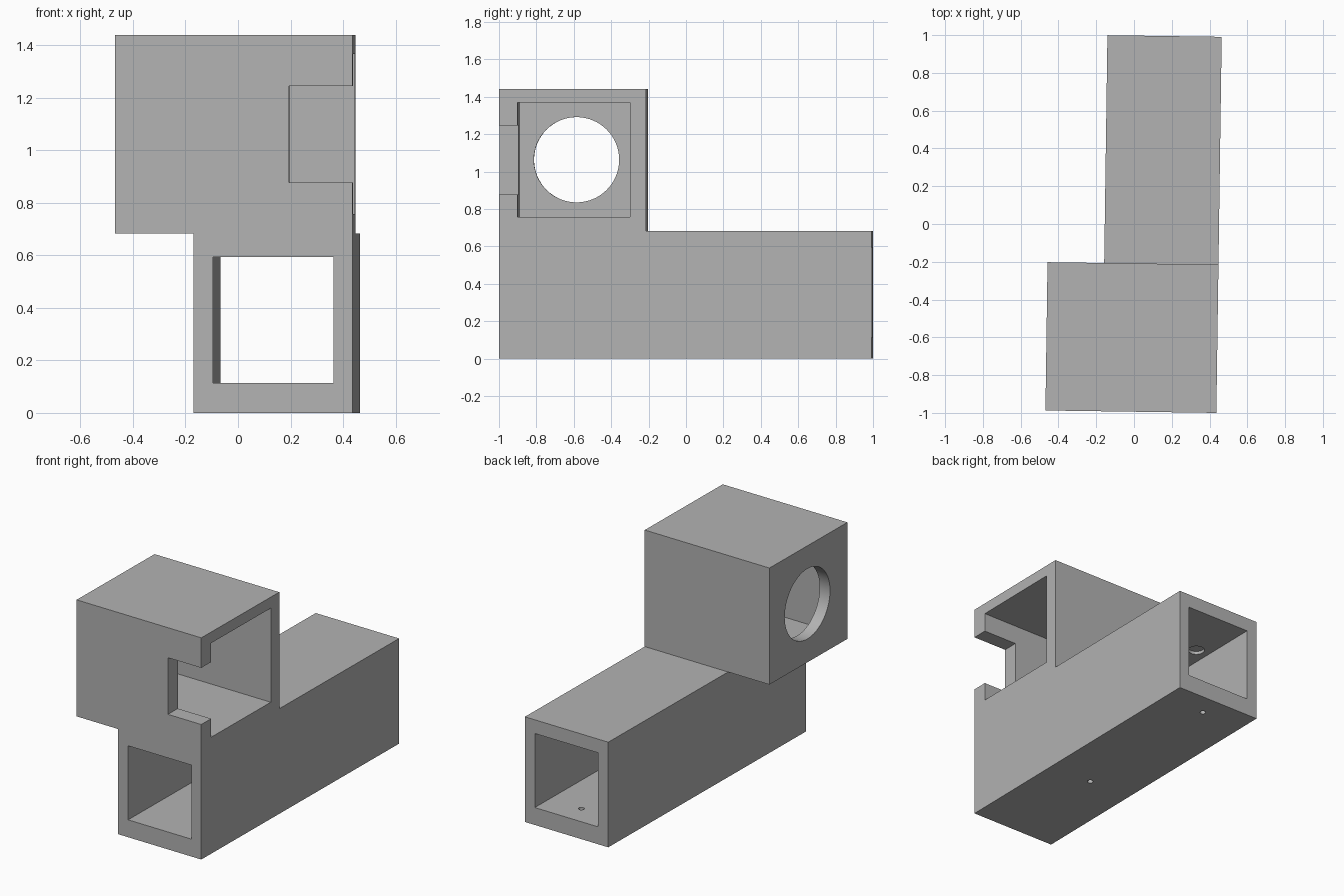
import bpy, bmesh
from math import radians
from mathutils import Matrix, Vector

cube = bpy.data.objects.get("Cube")
if cube:
    bpy.data.objects.remove(cube, do_unlink=True)

grey = bpy.data.materials.new("plain grey")
grey.use_nodes = True
colour = (0.45, 0.45, 0.45, 1)
grey.diffuse_color = colour
grey.node_tree.nodes["Principled BSDF"].inputs["Base Color"].default_value = colour


def add_object(name, bm):
    mesh = bpy.data.meshes.new(name)
    bm.to_mesh(mesh)
    bm.free()
    obj = bpy.data.objects.new(name, mesh)
    bpy.context.collection.objects.link(obj)
    mesh.materials.append(grey)
    return obj


def block(name, low, high):
    """Box between two opposite corners."""
    low, high = Vector(low), Vector(high)
    bm = bmesh.new()
    bmesh.ops.create_cube(bm, size=1, matrix=Matrix.Translation((low + high) / 2)
                          @ Matrix.Diagonal((high - low).to_4d()))
    return add_object(name, bm)


def cylinder(name, centre, radius, depth, axis="Z", sides=64):
    turn = Matrix.Rotation(radians(90), 4, "Y") if axis == "X" else Matrix()
    bm = bmesh.new()
    bmesh.ops.create_cone(bm, cap_ends=True, segments=sides, radius1=radius, radius2=radius,
                          depth=depth, matrix=Matrix.Translation(centre) @ turn)
    return add_object(name, bm)


def combine(target, tool, operation):
    """Apply a boolean, then remove the tool."""
    mod = target.modifiers.new(operation.title(), "BOOLEAN")
    mod.operation, mod.solver, mod.object = operation, "EXACT", tool
    bpy.context.view_layer.objects.active = target
    bpy.ops.object.modifier_apply(modifier=mod.name)
    bpy.data.objects.remove(tool, do_unlink=True)


# Local frame: origin at the front bottom corner on the +x side
width, length, tube_top = 0.605, 1.991, 0.683
head_width, head_length, head_top = 0.905, 0.785, 1.44

# Long tube block with the head block on its front end
body = block("bracket_body", (-width, 0, 0), (0, length, tube_top))
combine(body, block("head", (-head_width, 0, tube_top), (0, head_length, head_top)), "UNION")

cutters = [
    # Square bore through the tube
    block("bore", (-0.531, -0.1, 0.113), (-0.072, length + 0.1, 0.594)),
    # Head pocket, open at the side, and notch through its front wall
    block("pocket", (-0.83, 0.1, 0.757), (0.1, 0.70, 1.368)),
    block("notch", (-0.242, -0.1, 0.877), (0.1, 0.15, 1.245)),
    # Round window in the far head wall
    cylinder("window", (-0.85, 0.403, 1.063), 0.228, 0.3, "X"),
    # Shallow recess in the bore ceiling
    cylinder("ceiling_recess", (-0.44, 1.61, 0.594), 0.05, 0.04, sides=32),
]
# Two small screw holes in the floor
cutters += [cylinder("screw_hole", (-width / 2, y, 0.05), 0.018, 0.2, sides=24)
            for y in (0.75, 1.842)]
for cutter in cutters:
    combine(body, cutter, "DIFFERENCE")

# Merge coplanar faces left by the cuts
bm = bmesh.new()
bm.from_mesh(body.data)
bmesh.ops.remove_doubles(bm, verts=bm.verts, dist=0.0001)
bmesh.ops.dissolve_limit(bm, angle_limit=radians(0.5), verts=bm.verts, edges=bm.edges)
bm.to_mesh(body.data)
bm.free()

# Place with its slight turn and shade the round holes smooth
body.data.transform(Matrix.Translation((0.436, -1, 0)) @ Matrix.Rotation(-0.0142, 4, "Z"))
bpy.ops.object.select_all(action="DESELECT")
body.select_set(True)
bpy.context.view_layer.objects.active = body
bpy.ops.object.shade_smooth_by_angle(angle=radians(30))
